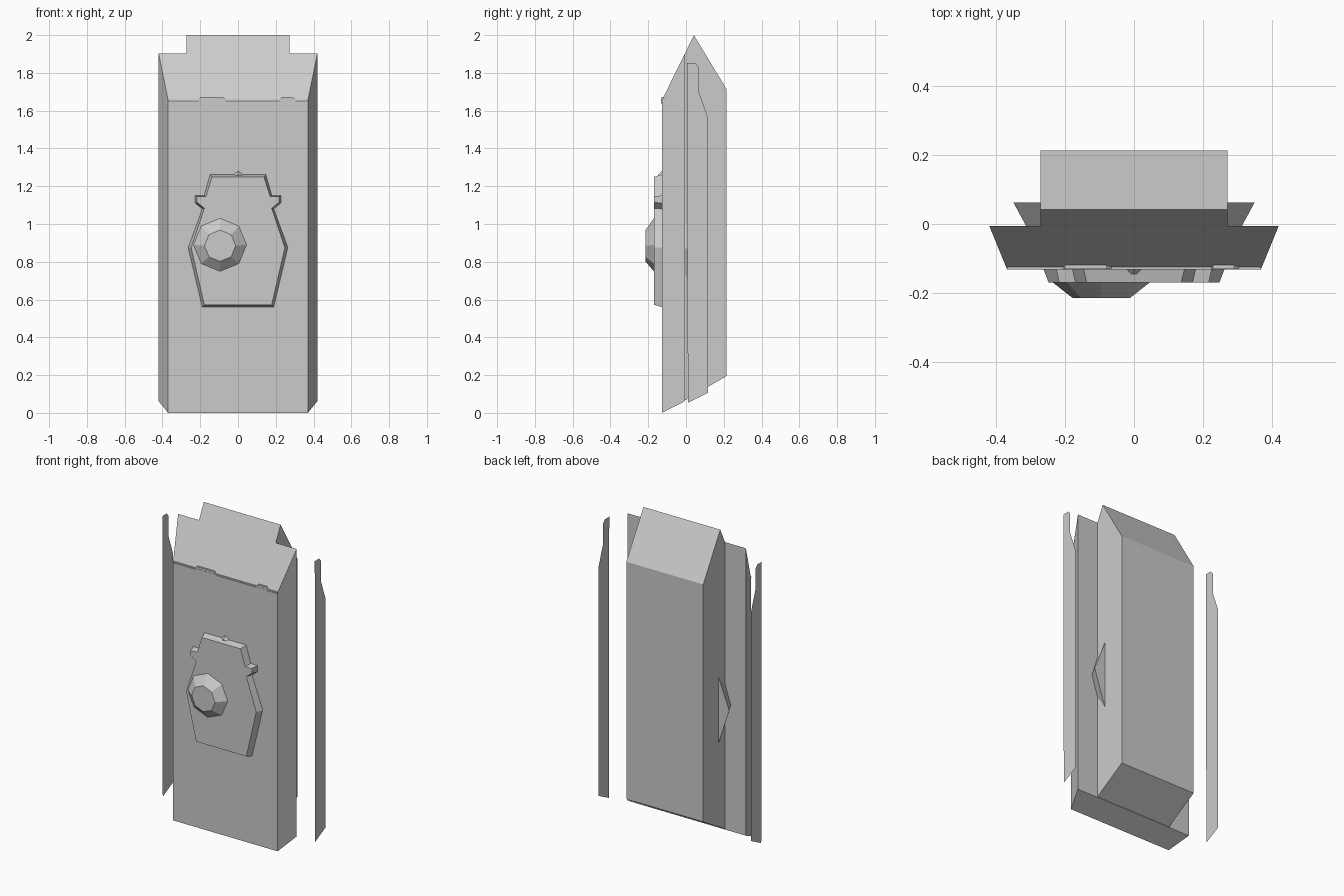
import bpy, bmesh, math

if "Cube" in bpy.data.objects:
    bpy.data.objects.remove(bpy.data.objects["Cube"])


def finish(bm, name):
    bmesh.ops.recalc_face_normals(bm, faces=bm.faces)
    me = bpy.data.meshes.new(name)
    bm.to_mesh(me)
    bm.free()
    ob = bpy.data.objects.new(name, me)
    bpy.context.collection.objects.link(ob)
    return ob


def loft(name, ring_a, ring_b):
    """Closed solid between two matching rings of 3D points."""
    bm = bmesh.new()
    a = [bm.verts.new(p) for p in ring_a]
    b = [bm.verts.new(p) for p in ring_b]
    bm.faces.new(a)
    bm.faces.new(b[::-1])
    for i in range(len(a)):
        j = (i + 1) % len(a)
        bm.faces.new((a[i], a[j], b[j], b[i]))
    return finish(bm, name)


def rect(x, y, z0, z1):
    return [(-x, y, z0), (x, y, z0), (x, y, z1), (-x, y, z1)]


def at_y(pts, y):
    return [(x, y, z) for x, z in pts]


def octagon(cx, cz, r):
    return [(cx + r * math.sin(i * math.pi / 4), cz + r * math.cos(i * math.pi / 4))
            for i in range(8)]


# front slab, flaring towards the back
loft("front_slab", rect(0.37, -0.128, 0.0, 1.655), rect(0.42, -0.006, 0.062, 1.902))

# narrower back body with ridge top
profile = [(-0.006, 0.066), (0.214, 0.195), (0.214, 1.715), (0.042, 2.0), (-0.006, 1.902)]
loft("back_body", [(-0.272, y, z) for y, z in profile],
     [(0.272, y, z) for y, z in profile])

# lip under the sloped top, with two chips
loft("top_lip", rect(0.366, -0.125, 1.64, 1.66), rect(0.37, -0.132, 1.655, 1.66))
for i, (x0, x1) in enumerate([(-0.21, -0.06), (0.22, 0.31)]):
    loft(f"lip_chip_{i}",
         at_y([(x0, 1.65), (x0 + 0.03, 1.635), (x1 - 0.02, 1.635), (x1, 1.655),
               (x1 - 0.02, 1.672), (x0 + 0.01, 1.672)], -0.131),
         at_y([(x0, 1.65), (x0 + 0.03, 1.635), (x1 - 0.02, 1.635), (x1, 1.655),
               (x1 - 0.02, 1.672), (x0 + 0.01, 1.672)], -0.115))

# badge plate with side ears, bevelled towards the front
outer = [(0.19, 0.56), (0.265, 0.875), (0.19, 1.08), (0.227, 1.11), (0.227, 1.152),
         (0.18, 1.152), (0.148, 1.262)]
inner = [(0.178, 0.572), (0.248, 0.875), (0.178, 1.083), (0.217, 1.115), (0.217, 1.145),
         (0.17, 1.145), (0.137, 1.25)]
full = lambda h: h + [(-x, z) for x, z in reversed(h)]
loft("badge_plate", at_y(full(outer), -0.125), at_y(full(inner), -0.17))

# small pointed stud on the badge's top edge
loft("badge_stud", at_y([(-0.035, 1.255), (0.035, 1.255), (0, 1.285)], -0.125),
     at_y([(-0.01, 1.255), (0.01, 1.255), (0, 1.265)], -0.145))

# eight-sided knob
loft("knob", at_y(octagon(-0.095, 0.89, 0.143), -0.168),
     at_y(octagon(-0.095, 0.885, 0.083), -0.215))

for s, side in ((1, "right"), (-1, "left")):
    # pointed side fins behind the slab
    loft(f"{side}_fin",
         [(s * 0.26, -0.008, 0.70), (s * 0.312, -0.008, 0.87), (s * 0.26, -0.008, 1.03)],
         [(s * 0.26, 0.062, 0.60), (s * 0.35, 0.062, 0.87), (s * 0.26, 0.062, 1.10)])
    # thin detached side blades
    bm = bmesh.new()
    blade = [(0.01, 0.053), (0.116, 0.107), (0.116, 1.565), (0.068, 1.70),
             (0.068, 1.83), (0.05, 1.852), (0.005, 1.852)]
    bm.faces.new([bm.verts.new((s * 0.54, y, z)) for y, z in blade])
    finish(bm, f"{side}_blade")
